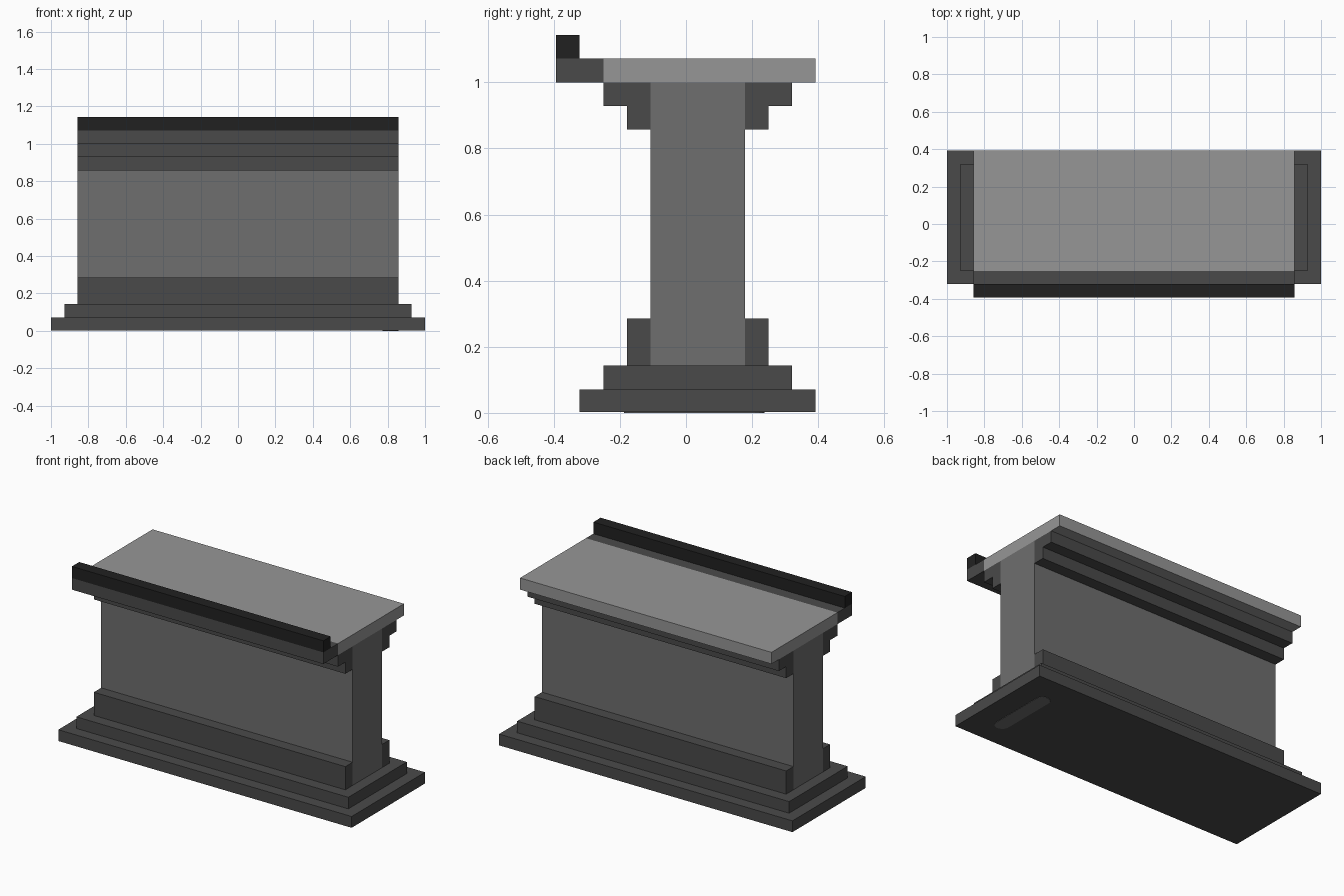
import bpy, bmesh, math

cube = bpy.data.objects.get("Cube")
if cube:
    bpy.data.objects.remove(cube, do_unlink=True)


def material(name, v):
    m = bpy.data.materials.new(name)
    m.use_nodes = True
    m.diffuse_color = (v, v, v, 1)
    m.node_tree.nodes["Principled BSDF"].inputs["Base Color"].default_value = (v, v, v, 1)
    return m


LIGHT = material("light grey", 0.305)
MID = material("mid grey", 0.156)
DARK = material("dark grey", 0.068)
BLACK = material("near black", 0.0152)


def add_object(name, bm, mat):
    bmesh.ops.recalc_face_normals(bm, faces=bm.faces)
    mesh = bpy.data.meshes.new(name)
    bm.to_mesh(mesh)
    bm.free()
    mesh.materials.append(mat)
    obj = bpy.data.objects.new(name, mesh)
    bpy.context.collection.objects.link(obj)
    return obj


def extrude(name, outline, axis, lo, hi, mat):
    """Extrude a 2D outline along x (outline is y, z) or along z (outline is x, y)."""
    place = (lambda p: (lo, *p)) if axis == "x" else (lambda p: (*p, lo))
    move = (hi - lo, 0, 0) if axis == "x" else (0, 0, hi - lo)
    bm = bmesh.new()
    face = bm.faces.new([bm.verts.new(place(p)) for p in outline])
    ext = bmesh.ops.extrude_face_region(bm, geom=[face], use_keep_orig=True)
    verts = [g for g in ext["geom"] if isinstance(g, bmesh.types.BMVert)]
    bmesh.ops.translate(bm, verts=verts, vec=move)
    return add_object(name, bm, mat)


def bar(name, half_x, y0, y1, z0, z1, mat):
    return extrude(name, [(y0, z0), (y1, z0), (y1, z1), (y0, z1)],
                   "x", -half_x, half_x, mat)


W = 0.857      # half length of the wall
MID_Y = 0.035  # centre line of the wall

# Stepped plinth
bar("plinth_lower", 1.0, -0.322, 0.392, 0.002, 0.0715, DARK)
bar("plinth_upper", 0.927, -0.25, 0.32, 0.0715, 0.143, DARK)

# Wall core
bar("wall", W, MID_Y - 0.143, MID_Y + 0.143, 0.143, 1.0, MID)

# Skirting and stepped cornice on both long sides
for side, label in ((-1, "front"), (1, "back")):
    def prof(points):
        return [(MID_Y + side * d, z) for d, z in points]
    extrude(label + "_skirting",
            prof([(0.143, 0.143), (0.214, 0.143), (0.214, 0.286), (0.143, 0.286)]),
            "x", -W, W, DARK)
    extrude(label + "_cornice",
            prof([(0.143, 0.858), (0.214, 0.858), (0.214, 0.929),
                  (0.285, 0.929), (0.285, 1.0), (0.143, 1.0)]),
            "x", -W, W, DARK)

# Top slab, front ledge and raised kerb
bar("top_slab", W, -0.25, 0.392, 1.0, 1.0715, LIGHT)
bar("front_ledge", W, -0.393, -0.25, 1.0, 1.0715, DARK)
bar("kerb", W, -0.393, -0.322, 1.0715, 1.143, BLACK)

# Rounded inlay under the plinth
R, SEG = 0.043, 10
outline = []
for cy, start in ((0.195, 0.0), (-0.145, math.pi)):
    for i in range(SEG + 1):
        a = start + math.pi * i / SEG
        outline.append((0.815 + R * math.cos(a), cy + R * math.sin(a)))
extrude("underside_inlay", outline, "z", 0.0, 0.005, MID)
